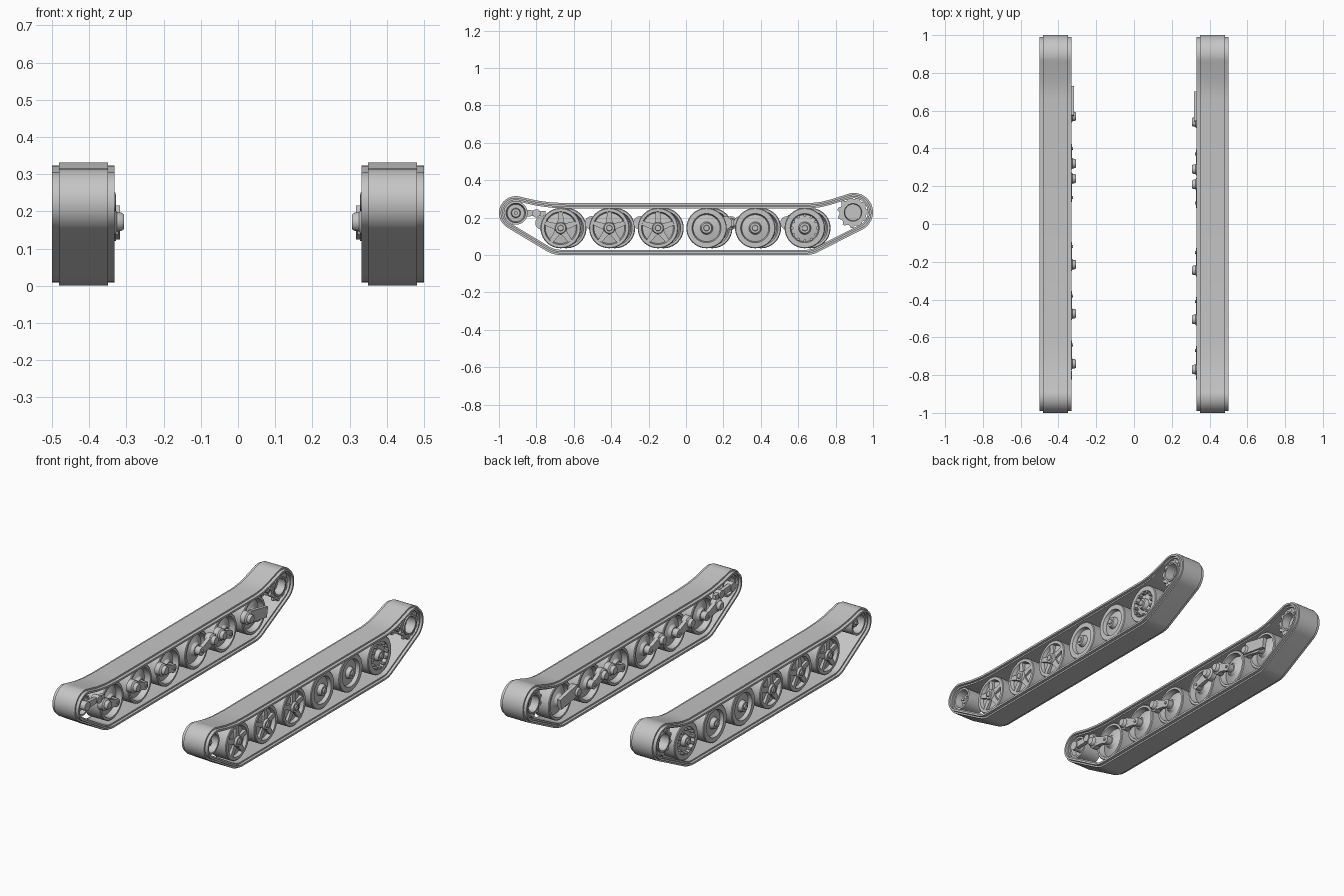
import bpy, bmesh
from math import sin, cos, pi, radians
from mathutils import Vector

cube = bpy.data.objects.get("Cube")
if cube:
    bpy.data.objects.remove(cube, do_unlink=True)

metal = bpy.data.materials.new("plain grey metal")
metal.use_nodes = True
GREY = (0.56, 0.56, 0.56, 1)
metal.diffuse_color = GREY
metal.node_tree.nodes["Principled BSDF"].inputs["Base Color"].default_value = GREY

WHEEL_Z, WHEEL_R = 0.144, 0.108


def finish(name, bm, side):
    for v in bm.verts:
        v.co.x *= side
    bmesh.ops.remove_doubles(bm, verts=bm.verts, dist=1e-5)
    bmesh.ops.recalc_face_normals(bm, faces=bm.faces)
    for f in bm.faces:
        f.smooth = True
    mesh = bpy.data.meshes.new(name)
    bm.to_mesh(mesh)
    bm.free()
    mesh.set_sharp_from_angle(angle=radians(30))
    mesh.materials.append(metal)
    obj = bpy.data.objects.new(name, mesh)
    bpy.context.collection.objects.link(obj)


def loft(bm, section, ring):
    """Sweep a closed section of (x, offset) pairs round the loop ring(offset)."""
    loops = [[bm.verts.new((x, y, z)) for y, z in ring(d)] for x, d in section]
    n = len(loops[0])
    for k, a in enumerate(loops):
        b = loops[(k + 1) % len(loops)]
        for i in range(n):
            j = (i + 1) % n
            bm.faces.new((a[i], a[j], b[j], b[i]))


def lathe(bm, section, y, z, segs=36, tooth=0):
    """Turn a section of (x, radius) round an x axis, with optional teeth."""
    def ring(r):
        pts = []
        for i in range(segs):
            rr = r + (tooth if i % 4 < 2 and r > 0.07 else 0)
            a = 2 * pi * i / segs
            pts.append((y + rr * cos(a), z + rr * sin(a)))
        return pts
    loft(bm, section, ring)


def rod(bm, x0, x1, r, y, z, segs=20):
    lathe(bm, [(x0, 0), (x0, r), (x1, r), (x1, 0)], y, z, segs)


def bar(bm, x0, x1, a, b, wa, wb):
    """Tapered flat bar between two (y, z) points."""
    a, b = Vector(a), Vector(b)
    d = (b - a).normalized()
    n = Vector((-d.y, d.x))
    pts = [a + n * wa, a - n * wa, b - n * wb, b + n * wb]
    lo, hi = [[bm.verts.new((x, p.x, p.y)) for p in pts] for x in (x0, x1)]
    bm.faces.new(lo)
    bm.faces.new(hi)
    for i in range(4):
        j = (i + 1) % 4
        bm.faces.new((lo[i], lo[j], hi[j], hi[i]))


def arc(y, z, r, a0, a1, n):
    angles = [radians(a0 + (a1 - a0) * i / n) for i in range(n + 1)]
    return [(y + r * cos(a), z + r * sin(a)) for a in angles]


def belt_path(d):
    """Track loop, moved inwards by d."""
    pts = arc(0.64, WHEEL_Z, WHEEL_Z - d, -90, -62, 5)
    pts += arc(0.897, 0.229, 0.103 - d, -62, 113, 24)
    pts += [(0.77, 0.296 - d), (0.72, 0.284 - d), (0.66, 0.277 - d)]
    pts += [(-0.62, 0.277 - d), (-0.72, 0.281 - d), (-0.80, 0.292 - d)]
    pts += arc(-0.91, 0.225, 0.09 - d, 76, 239, 22)
    pts += arc(-0.67, WHEEL_Z, WHEEL_Z - d, -121, -90, 5)
    return pts


def road_wheel(side, y, kind):
    bm = bmesh.new()
    step = 0.088 if kind == "spoked" else 0.078
    lathe(bm, [(0.485, 0), (0.485, 0.014), (0.478, 0.016), (0.478, 0.027),
               (0.455, 0.034), (0.448, step - 0.006), (0.468, step),
               (0.468, 0.104), (0.464, WHEEL_R), (0.366, WHEEL_R),
               (0.362, 0.104), (0.362, 0.092), (0.395, 0.084),
               (0.375, 0.04), (0.36, 0.03), (0.36, 0)], y, WHEEL_Z, 40)
    if kind == "spoked":
        for i in range(5):
            a = pi / 2 + 2 * pi * i / 5
            c, s = cos(a), sin(a)
            bar(bm, 0.44, 0.466, (y + 0.025 * c, WHEEL_Z + 0.025 * s),
                (y + 0.092 * c, WHEEL_Z + 0.092 * s), 0.017, 0.011)
    if kind == "bolted":
        for i in range(12):
            a = 2 * pi * i / 12
            rod(bm, 0.44, 0.475, 0.008, y + 0.068 * cos(a), WHEEL_Z + 0.068 * sin(a), 8)
    finish("road_wheel_" + kind, bm, side)


def swing_arm(side, wheel_y, pivot_y, wide):
    bm = bmesh.new()
    pivot_z = 0.172
    # pivot boss, stepped towards the hull
    lathe(bm, [(0.307, 0), (0.307, 0.02), (0.312, 0.024), (0.325, 0.026),
               (0.332, 0.036), (0.362, 0.036), (0.362, 0)], pivot_y, pivot_z, 24)
    bar(bm, 0.328, 0.35, (pivot_y, pivot_z), (wheel_y, WHEEL_Z), 0.03, 0.024 if wide else 0.018)
    rod(bm, 0.328, 0.37, 0.024, wheel_y, WHEEL_Z)
    rod(bm, 0.322, 0.37, 0.008, wheel_y, WHEEL_Z, 12)
    if wide:
        bar(bm, 0.318, 0.34, (pivot_y, pivot_z + 0.01), (wheel_y + 0.06, WHEEL_Z + 0.01), 0.034, 0.03)
    finish("swing_arm", bm, side)


# wheel position, arm pivot position, wheel style
WHEELS = [(-0.67, -0.77, "spoked"), (-0.41, -0.505, "spoked"), (-0.15, -0.245, "spoked"),
          (0.11, 0.21, "plain"), (0.37, 0.29, "plain"), (0.635, 0.54, "bolted")]

for side in (1, -1):
    shift = 0.0 if side > 0 else 0.03

    # continuous track with a raised centre band
    bm = bmesh.new()
    loft(bm, [(0.332, 0.009), (0.35, 0.009), (0.35, 0), (0.482, 0), (0.482, 0.009),
              (0.5, 0.009), (0.5, 0.02), (0.485, 0.02), (0.485, 0.028),
              (0.347, 0.028), (0.347, 0.02), (0.332, 0.02)], belt_path)
    finish("track_belt", bm, side)

    for y, pivot, kind in WHEELS:
        road_wheel(side, y + shift, kind)
        swing_arm(side, y + shift, pivot + shift, kind == "bolted")

    # drive sprocket: two toothed rings on a hollow drum
    bm = bmesh.new()
    for x in (0.36, 0.462):
        lathe(bm, [(x, 0.05), (x, 0.072), (x + 0.014, 0.072), (x + 0.014, 0.05)],
              0.893, 0.228, 44, 0.012)
    lathe(bm, [(0.484, 0.047), (0.484, 0.056), (0.354, 0.056), (0.354, 0.047),
               (0.40, 0.044), (0.40, 0), (0.43, 0), (0.43, 0.044)], 0.893, 0.228)
    for i in range(11):
        a = 2 * pi * i / 11
        rod(bm, 0.356, 0.48, 0.004, 0.893 + 0.064 * cos(a), 0.228 + 0.064 * sin(a), 8)
    finish("drive_sprocket", bm, side)

    # front idler: dished wheel with a small hub
    bm = bmesh.new()
    lathe(bm, [(0.455, 0), (0.455, 0.022), (0.43, 0.026), (0.43, 0.046), (0.474, 0.052),
               (0.474, 0.063), (0.36, 0.063), (0.36, 0.052), (0.385, 0.046),
               (0.385, 0.025), (0.35, 0.022), (0.35, 0)], -0.91, 0.225)
    rod(bm, 0.34, 0.465, 0.01, -0.91, 0.225, 12)
    finish("idler_wheel", bm, side)

    # idler crank reaching back from the axle
    bm = bmesh.new()
    bar(bm, 0.335, 0.356, (-0.91, 0.225), (-0.75, 0.222), 0.02, 0.012)
    rod(bm, 0.33, 0.36, 0.026, -0.91, 0.225)
    rod(bm, 0.328, 0.37, 0.022, -0.80, 0.223)
    finish("idler_crank", bm, side)
